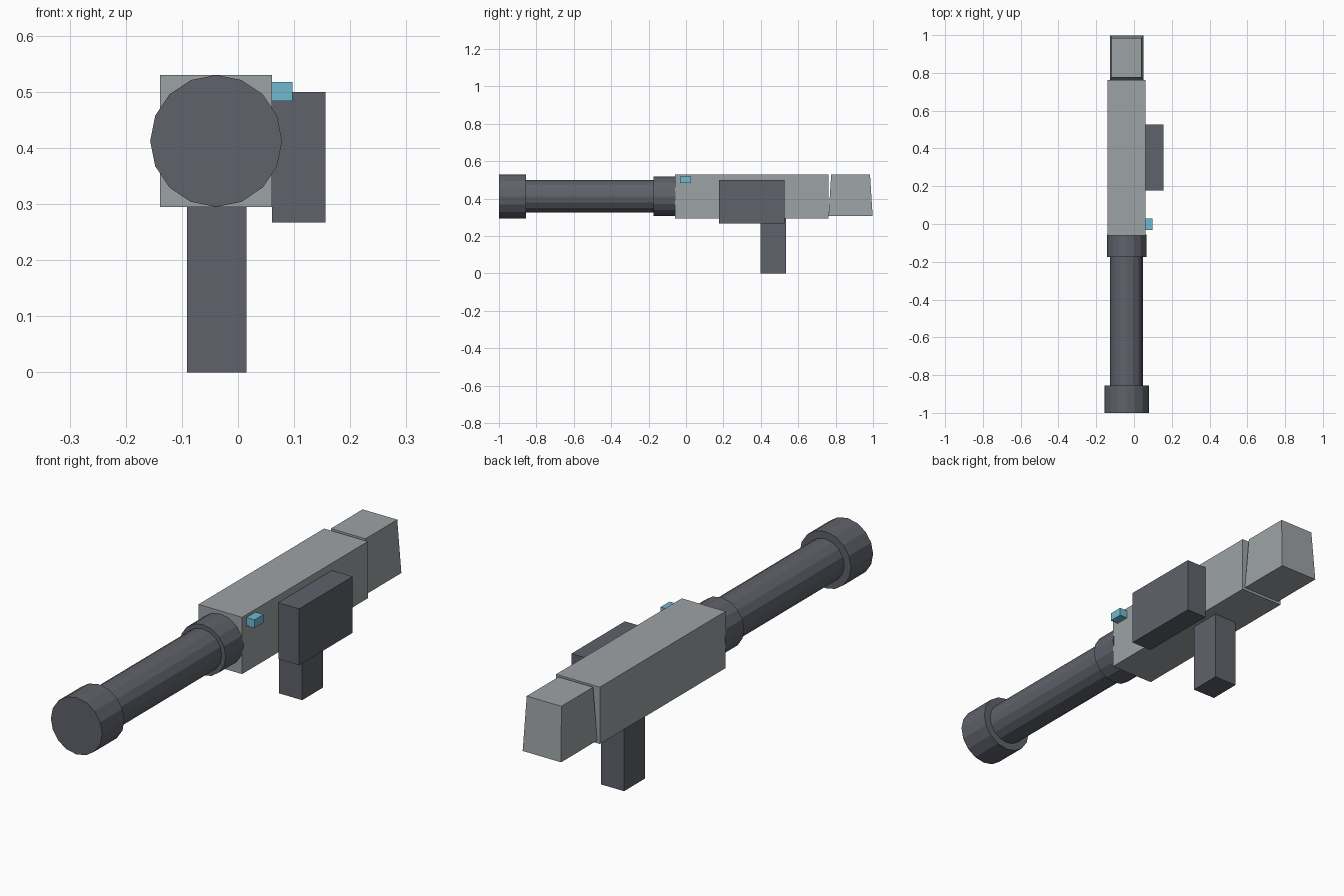
import bpy, math
from mathutils import Vector

cube = bpy.data.objects.get("Cube")
if cube:
    bpy.data.objects.remove(cube, do_unlink=True)


def material(name, rgb):
    m = bpy.data.materials.new(name)
    m.use_nodes = True
    m.diffuse_color = (*rgb, 1)
    m.node_tree.nodes["Principled BSDF"].inputs["Base Color"].default_value = (*rgb, 1)
    return m


dark = material("dark grey", (0.115, 0.122, 0.145))
light = material("light grey", (0.335, 0.365, 0.375))
blue = material("light blue", (0.16, 0.49, 0.63))

AXIS_X, AXIS_Z = -0.039, 0.4125


def finish(name, mat):
    ob = bpy.context.object
    ob.name = ob.data.name = name
    ob.data.materials.append(mat)
    return ob


def box(name, mat, x, y, z, taper=(1, 1)):
    """Box between (min, max) ranges; taper scales the top face in x and y."""
    mid = Vector([sum(r) / 2 for r in (x, y, z)])
    bpy.ops.mesh.primitive_cube_add(size=1, location=mid)
    ob = finish(name, mat)
    for v in ob.data.vertices:
        top = v.co.z > 0
        v.co.x *= (x[1] - x[0]) * (taper[0] if top else 1)
        v.co.y *= (y[1] - y[0]) * (taper[1] if top else 1)
        v.co.z *= z[1] - z[0]
    return ob


def tube(name, radius, y0, y1):
    """Sixteen-sided drum lying along y on the barrel axis."""
    bpy.ops.mesh.primitive_cylinder_add(
        vertices=16, radius=radius, depth=y1 - y0,
        location=(AXIS_X, (y0 + y1) / 2, AXIS_Z), rotation=(math.pi / 2, 0, 0))
    return finish(name, dark)


# Barrel with its end caps
tube("muzzle", 0.1175, -1.0, -0.855)
tube("barrel", 0.087, -0.86, -0.17)
tube("barrel_collar", 0.105, -0.175, -0.055)

# Receiver and tapered rear block
box("receiver", light, (-0.139, 0.061), (-0.06, 0.762), (0.295, 0.53))
box("rear_block", light, (-0.127, 0.049), (0.762, 0.998), (0.306, 0.53), taper=(0.9, 0.88))

# Grip, side box and sight
box("grip", dark, (-0.091, 0.015), (0.398, 0.535), (0, 0.3))
box("side_box", dark, (0.061, 0.156), (0.177, 0.527), (0.267, 0.5))
box("side_light", blue, (0.061, 0.097), (-0.031, 0.028), (0.484, 0.518))
